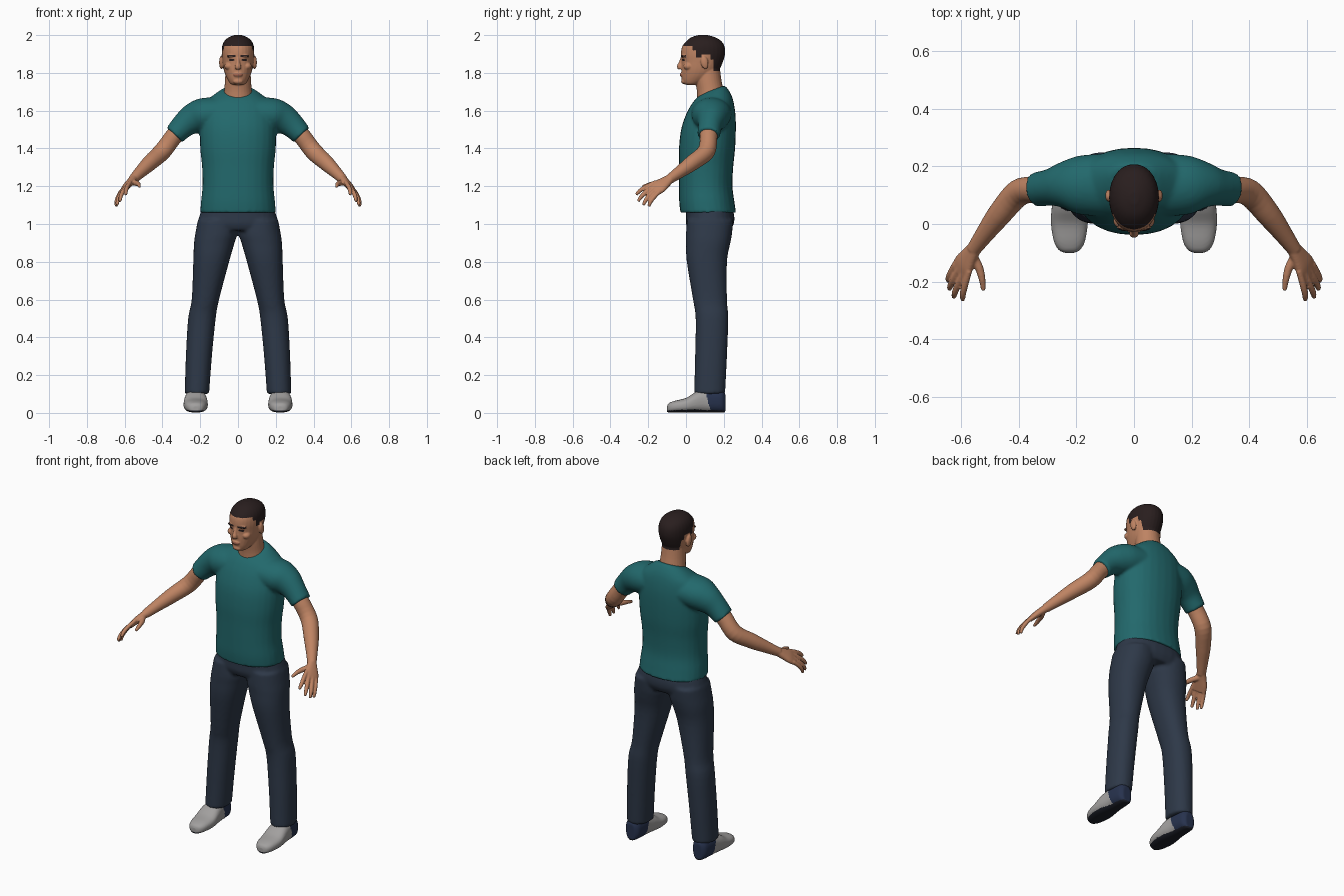
import bpy, bmesh, math
from mathutils import Vector, Matrix

cube = bpy.data.objects.get("Cube")
if cube:
    bpy.data.objects.remove(cube, do_unlink=True)


def material(name, r, g, b):
    m = bpy.data.materials.new(name)
    m.use_nodes = True
    m.diffuse_color = (r, g, b, 1)
    node = next(n for n in m.node_tree.nodes if n.type == 'BSDF_PRINCIPLED')
    node.inputs["Base Color"].default_value = (r, g, b, 1)
    node.inputs["Roughness"].default_value = 0.8
    return m


SKIN = material("skin", 0.52, 0.23, 0.125)
LIPS = material("lips", 0.36, 0.13, 0.08)
HAIR = material("dark hair", 0.022, 0.013, 0.013)
TEAL = material("teal cotton", 0.016, 0.14, 0.15)
DENIM = material("dark denim", 0.027, 0.04, 0.065)
GREY = material("grey shoe", 0.36, 0.35, 0.345)
NAVY = material("navy heel", 0.02, 0.032, 0.075)
SOLE = material("black sole", 0.012, 0.014, 0.022)


def smooth_path(rows, steps=4):
    """Catmull-Rom interpolation of equal-length rows."""
    out = []
    for i in range(len(rows) - 1):
        a, b = rows[max(i - 1, 0)], rows[i]
        c, d = rows[i + 1], rows[min(i + 2, len(rows) - 1)]
        for k in range(steps):
            t = k / steps
            out.append([0.5 * (2 * q + (r - p) * t + (2 * p - 5 * q + 4 * r - s) * t * t
                               + (3 * q - p - 3 * r + s) * t ** 3)
                        for p, q, r, s in zip(a, b, c, d)])
    return out + [list(rows[-1])]


def loft(bm, rings, power=2.0, side=1, n=28):
    """Closed skin over rings of (centre, u axis, v axis)."""
    loops = []
    for row in smooth_path([(*c, *u, *v) for c, u, v in rings]):
        c, u, v = Vector(row[:3]), Vector(row[3:6]), Vector(row[6:])
        loop = []
        for i in range(n):
            a = math.tau * i / n
            ca, sa = math.cos(a), math.sin(a)
            p = c + u * math.copysign(abs(ca) ** (2 / power), ca) \
                + v * math.copysign(abs(sa) ** (2 / power), sa)
            loop.append(bm.verts.new((p.x * side, p.y, p.z)))
        loops.append(loop)
    for a, b in zip(loops, loops[1:]):
        for i in range(n):
            j = (i + 1) % n
            bm.faces.new((a[i], a[j], b[j], b[i]))
    bm.faces.new(loops[0])
    bm.faces.new(loops[-1])


def level(z, x0, x1, y0, y1, tilt=0):
    """Horizontal ring given by its extents."""
    return ((x0 + x1) / 2, (y0 + y1) / 2, z), ((x1 - x0) / 2, 0, 0), (0, (y1 - y0) / 2, tilt)


def tube(points, ref):
    """Rings across a path of (x, y, z, radius along ref, other radius)."""
    rings = []
    for i, p in enumerate(points):
        a, b = points[max(i - 1, 0)], points[min(i + 1, len(points) - 1)]
        t = (Vector(b[:3]) - Vector(a[:3])).normalized()
        v = Vector(ref)
        v = (v - t * v.dot(t)).normalized()
        rings.append((p[:3], t.cross(v) * p[-1], v * p[3]))
    return rings


def ball(bm, centre, size, tilt=0):
    m = Matrix.Translation(centre) @ Matrix.Rotation(tilt, 4, 'X') @ Matrix.Diagonal((*size, 1))
    bmesh.ops.create_uvsphere(bm, u_segments=20, v_segments=12, radius=1, matrix=m)


def finish(name, bm, mats, voxel, soften=3, rule=None):
    """Fuse the overlapping forms into one smooth skin and colour it."""
    bmesh.ops.recalc_face_normals(bm, faces=bm.faces)
    mesh = bpy.data.meshes.new(name)
    bm.to_mesh(mesh)
    bm.free()
    obj = bpy.data.objects.new(name, mesh)
    bpy.context.collection.objects.link(obj)
    fuse = obj.modifiers.new("fuse", 'REMESH')
    fuse.mode = 'VOXEL'
    fuse.voxel_size = voxel
    relax = obj.modifiers.new("relax", 'SMOOTH')
    relax.factor = 0.5
    relax.iterations = soften
    graph = bpy.context.evaluated_depsgraph_get()
    obj.data = bpy.data.meshes.new_from_object(obj.evaluated_get(graph))
    obj.modifiers.clear()
    bpy.data.meshes.remove(mesh)
    obj.data.name = name
    obj.data.materials.clear()
    for m in mats:
        obj.data.materials.append(m)
    for f in obj.data.polygons:
        f.use_smooth = True
        f.material_index = rule(f.center, f.normal) if rule else 0
    return obj


# Shirt: trunk and short sleeves
bm = bmesh.new()
trunk = [(1.06, .2, -.03, .265, 0), (1.12, .196, -.036, .256, 0), (1.2, .188, -.037, .246, 0),
         (1.3, .19, -.037, .25, 0), (1.4, .2, -.037, .26, 0), (1.5, .202, -.026, .264, 0),
         (1.58, .195, 0, .262, 0), (1.64, .18, .03, .252, .005), (1.678, .135, .055, .237, .012),
         (1.705, .092, .075, .212, .022), (1.71, .07, .08, .2, .022)]
loft(bm, [level(z, -x, x, f, b, t) for z, x, f, b, t in trunk], 2.2)
sleeve = [(.09, .135, 1.585, .11, .088), (.19, .135, 1.575, .102, .09), (.245, .135, 1.553, .08, .08),
          (.29, .127, 1.52, .064, .066), (.338, .12, 1.47, .06, .056)]
for s in (1, -1):
    loft(bm, tube(sleeve, (0, 1, 0)), side=s)
finish("shirt", bm, [TEAL], .009, 4)

# Trousers: seat and two legs
bm = bmesh.new()
seat = [(1.09, .188, 0, .245), (1.04, .205, 0, .256), (1.0, .213, 0, .253), (.965, .2, .015, .235)]
loft(bm, [level(z, -x, x, f, b) for z, x, f, b in seat], 2.3)
leg = [(1.02, .213, .01, .005, .25), (.95, .226, .004, 0, .244), (.9, .233, .018, 0, .235),
       (.8, .237, .047, .004, .217), (.6, .245, .1, .037, .217), (.5, .264, .118, .051, .224),
       (.3, .276, .138, .048, .217), (.1, .282, .153, .043, .207)]
for s in (1, -1):
    loft(bm, [level(z, i, o, f, b) for z, o, i, f, b in leg], 2.2, s)
finish("trousers", bm, [DENIM], .009, 4)

# Head: skull, neck, nose, ears, brow and chin
bm = bmesh.new()
skull = [(1.737, .03, 0, .05), (1.745, .042, -.014, .08), (1.765, .055, -.022, .12),
         (1.79, .067, -.024, .155), (1.82, .076, -.025, .178), (1.86, .082, -.024, .196),
         (1.9, .086, -.027, .207), (1.94, .084, -.02, .204), (1.97, .071, .004, .185),
         (1.99, .046, .032, .15), (2.001, .015, .07, .11)]
loft(bm, [level(z, -x, x, f, b) for z, x, f, b in skull], 2.1)
neck = [(1.63, .085, .06, .215), (1.7, .074, .058, .2), (1.76, .069, .05, .188), (1.82, .066, .05, .18)]
loft(bm, [level(z, -x, x, f, b) for z, x, f, b in neck])
nose = [(0, -.016, 1.885, .009, .01), (0, -.027, 1.855, .01, .011), (0, -.034, 1.835, .016, .014),
        (0, -.031, 1.82, .015, .012)]
loft(bm, tube(nose, (1, 0, 0)))
ball(bm, (0, -.012, 1.755), (.026, .014, .014))
ball(bm, (0, -.022, 1.79), (.025, .011, .012))
for s in (1, -1):
    ball(bm, (s * .088, .098, 1.855), (.012, .02, .036), .2)
    ball(bm, (s * .03, -.012, 1.888), (.03, .013, .008))
    ball(bm, (s * .048, .012, 1.835), (.024, .026, .02))

HAIRLINE = [(-1, 1.943), (.035, 1.92), (.055, 1.882), (.08, 1.897), (.13, 1.87), (.145, 1.81)]


def face_colour(c, normal):
    edge = [z for y, z in HAIRLINE if c.y >= y][-1]
    x = abs(c.x)
    if c.z > edge and (x < .093 or c.z > 1.9):
        return 1
    if c.y < .02:
        if .014 < x < .056 and abs(c.z - 1.892 + abs(x - .035) * .2) < .005:
            return 1
        if ((x - .033) / .014) ** 2 + ((c.z - 1.868) / .006) ** 2 < 1:
            return 1
        if (x / .026) ** 2 + ((c.z - 1.79) / .008) ** 2 < 1:
            return 2
    return 0


finish("head", bm, [SKIN, HAIR, LIPS], .004, 3, face_colour)

# Arms: bare arm, palm, four fingers and thumb
arm = [(.27, .13, 1.535, .045), (.335, .12, 1.47, .047), (.40, .108, 1.385, .047), (.465, .035, 1.325, .042),
       (.52, -.038, 1.272, .032), (.557, -.09, 1.235, .025)]
palm = [(.55, -.08, 1.242, .024, .022), (.572, -.112, 1.22, .034, .02),
        (.59, -.14, 1.2, .043, .018), (.606, -.168, 1.178, .042, .013)]
fingers = [((.576, -.182, 1.208), (.594, -.264, 1.155)), ((.594, -.178, 1.19), (.625, -.254, 1.12)),
           ((.611, -.166, 1.173), (.64, -.226, 1.1)), ((.624, -.15, 1.158), (.644, -.197, 1.093))]
for name, s in (("left_arm", 1), ("right_arm", -1)):
    bm = bmesh.new()
    loft(bm, tube(arm, (0, 0, 1)), side=s)
    loft(bm, tube(palm, (.6, .54, -.6)), 2.3, s)
    for root, tip in fingers:
        root, tip = Vector(root), Vector(tip)
        bend = Vector((.006, -.006, .006))
        path = [(*(root.lerp(tip, t) + bend * math.sin(max(t, 0) * math.pi)), r, r)
                for t, r in ((-.25, .011), (.3, .012), (.7, .011), (1, .008))]
        loft(bm, tube(path, (1, 0, 0)), side=s, n=12)
    thumb = [(.56, -.108, 1.222, .016), (.538, -.15, 1.216, .015), (.527, -.19, 1.21, .012), (.522, -.23, 1.198, .008)]
    loft(bm, tube(thumb, (1, 0, 0)), side=s, n=12)
    finish(name, bm, [SKIN], .0045, 2)

# Shoes: grey uppers, navy heels, black soles
shoe = [(-.1, .016, .035), (-.09, .037, .05), (-.06, .054, .062), (0, .064, .077), (.05, .062, .108),
        (.1, .055, .125), (.15, .051, .125), (.19, .044, .12), (.208, .026, .1)]


def shoe_colour(c, normal):
    if c.z < .014 or normal.z < -.7:
        return 2
    return 1 if c.y > .135 - c.z * .3 else 0


for name, s in (("left_shoe", 1), ("right_shoe", -1)):
    bm = bmesh.new()
    loft(bm, [((.224, y, top / 2 + .002), (r, 0, 0), (0, 0, top / 2)) for y, r, top in shoe], 2.5, s)
    finish(name, bm, [GREY, NAVY, SOLE], .005, 2, shoe_colour)
